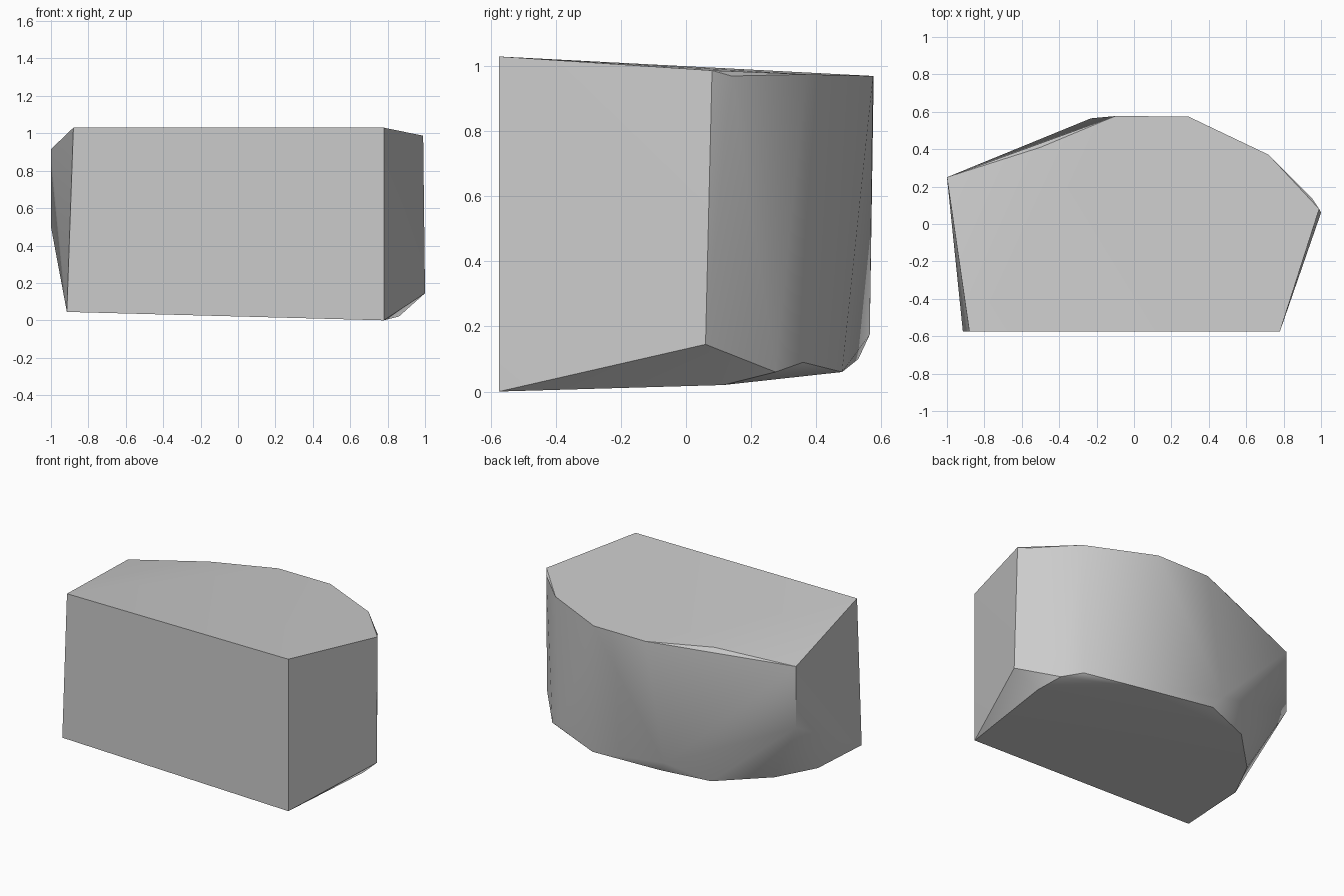
import bpy
import bmesh
import math

# Remove the default cube if present
default_cube = bpy.data.objects.get("Cube")
if default_cube:
    bpy.data.objects.remove(default_cube, do_unlink=True)


def make_material(name, colour):
    material = bpy.data.materials.new(name)
    material.use_nodes = True
    material.diffuse_color = colour
    shader = next(n for n in material.node_tree.nodes if n.type == "BSDF_PRINCIPLED")
    shader.inputs["Base Color"].default_value = colour
    return material


def convex_block(name, outlines, material):
    """Wrap a tight convex skin around the corner outlines."""
    bm = bmesh.new()
    for outline in outlines:
        for corner in outline:
            bm.verts.new(corner)
    hull = bmesh.ops.convex_hull(bm, input=bm.verts[:])
    leftover = [v for v in hull["geom_interior"] if isinstance(v, bmesh.types.BMVert)]
    bmesh.ops.delete(bm, geom=leftover, context="VERTS")
    # Merge the coplanar triangles into clean flat faces
    bmesh.ops.dissolve_limit(
        bm, angle_limit=math.radians(1), verts=bm.verts[:], edges=bm.edges[:]
    )
    bmesh.ops.recalc_face_normals(bm, faces=bm.faces[:])
    mesh = bpy.data.meshes.new(name)
    bm.to_mesh(mesh)
    bm.free()
    mesh.materials.append(material)
    block = bpy.data.objects.new(name, mesh)
    bpy.context.collection.objects.link(block)
    return block


# Flat front plus the curved rear outline of the top
front_y = -0.575
top_rim = [
    (-0.88, front_y, 1.03), (0.78, front_y, 1.03), (0.99, 0.08, 0.987),
    (0.95, 0.14, 0.97), (0.72, 0.37, 0.975), (0.29, 0.575, 0.97),
    (-0.1, 0.577, 0.97), (-0.5, 0.41, 0.973), (-1, 0.25, 0.915),
]

# Lower corners where the walls turn under
wall_corners = [(1, 0.06, 0.145), (0.7, 0.36, 0.09), (-0.23, 0.565, 0.175), (-1, 0.25, 0.5)]

# Slightly tilted underside
bottom_rim = [
    (0.78, front_y, 0), (0.86, 0.115, 0.02), (0.81, 0.275, 0.06),
    (0.365, 0.48, 0.06), (-0.18, 0.53, 0.1), (-0.49, 0.43, 0.07),
    (-0.77, 0.15, 0.065), (-0.905, -0.12, 0.06), (-0.915, front_y, 0.045),
]

stone_grey = make_material("stone grey", (0.6, 0.6, 0.6, 1))
block = convex_block("stone_block", [top_rim, wall_corners, bottom_rim], stone_grey)

# Smooth rounded rear, crisp edges elsewhere
bpy.ops.object.select_all(action="DESELECT")
block.select_set(True)
bpy.context.view_layer.objects.active = block
bpy.ops.object.shade_smooth_by_angle(angle=math.radians(30))
